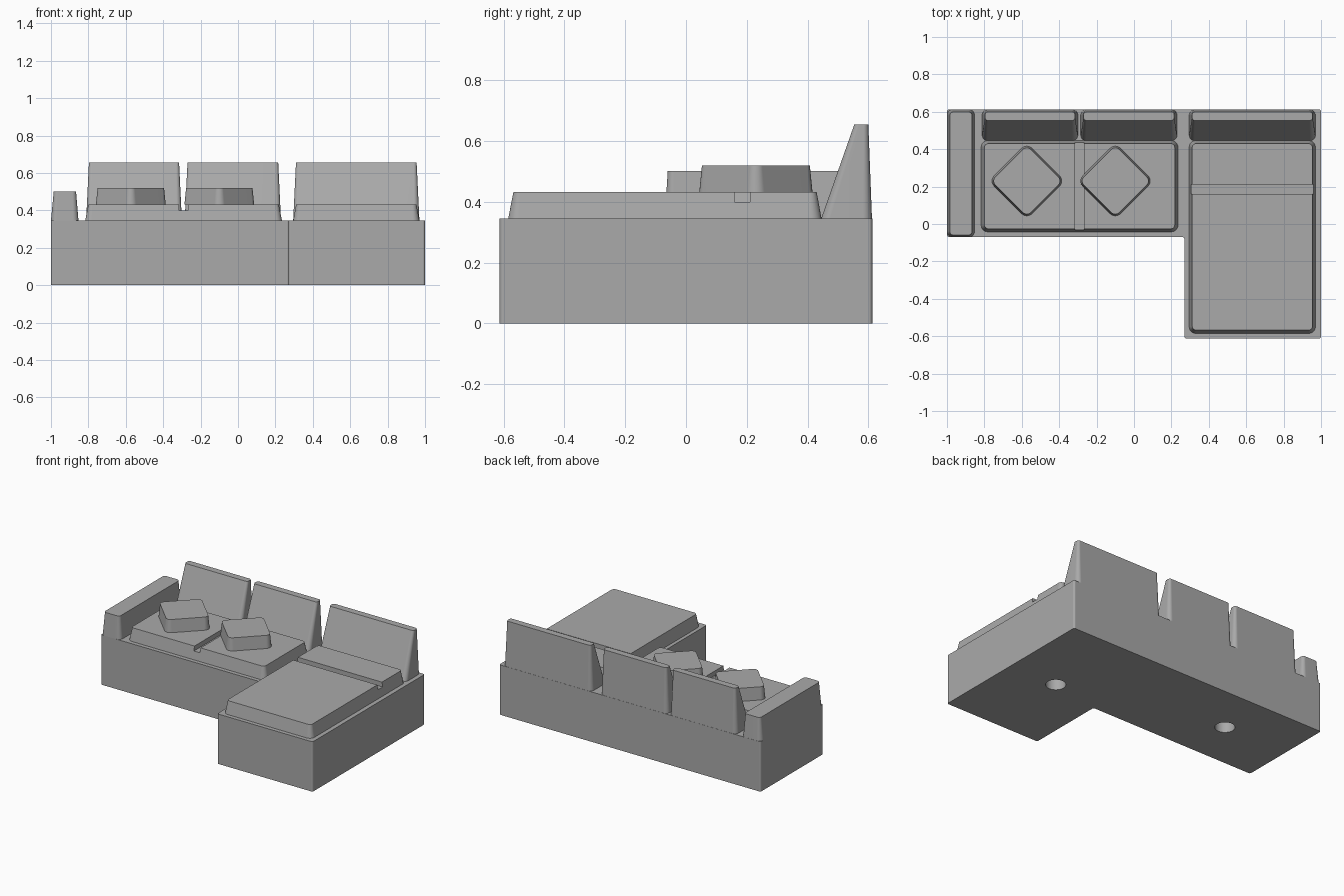
import bpy
import math
from mathutils import Vector

cube = bpy.data.objects.get("Cube")
if cube:
    bpy.data.objects.remove(cube, do_unlink=True)

grey = bpy.data.materials.new("plain grey")
grey.use_nodes = True
grey.diffuse_color = (0.4, 0.4, 0.4, 1)
grey.node_tree.nodes["Principled BSDF"].inputs["Base Color"].default_value = (0.4, 0.4, 0.4, 1)

SEAT_Z = 0.345
STEPS = 6


def rect(x0, x1, y0, y1):
    return [(x0, y0), (x1, y0), (x1, y1), (x0, y1)]


def diamond(x, y, half):
    return [(x, y - half), (x + half, y), (x, y + half), (x - half, y)]


def rounded(corners, radius):
    """Replace each right-angled corner with an arc."""
    pts = [Vector(c) for c in corners]
    out = []
    for i, p in enumerate(pts):
        to_prev = (pts[i - 1] - p).normalized()
        to_next = (pts[(i + 1) % len(pts)] - p).normalized()
        centre = p + radius * (to_prev + to_next)
        for k in range(STEPS + 1):
            t = math.pi / 2 * k / STEPS
            out.append(centre - radius * (to_next * math.cos(t) + to_prev * math.sin(t)))
    return out


def loft(name, bottom, top, z0, z1, r0, r1):
    """Tapered block between two rounded outlines."""
    low, high = rounded(bottom, r0), rounded(top, r1)
    n = len(low)
    verts = [(p.x, p.y, z0) for p in low] + [(p.x, p.y, z1) for p in high]
    faces = [(i, (i + 1) % n, n + (i + 1) % n, n + i) for i in range(n)]
    faces += [tuple(reversed(range(n))), tuple(range(n, 2 * n))]
    mesh = bpy.data.meshes.new(name)
    mesh.from_pydata(verts, [], faces)
    mesh.materials.append(grey)
    obj = bpy.data.objects.new(name, mesh)
    bpy.context.collection.objects.link(obj)
    return obj


def activate(obj):
    bpy.ops.object.select_all(action='DESELECT')
    obj.select_set(True)
    bpy.context.view_layer.objects.active = obj


def cut(obj, cutter):
    """Subtract the cutter, then discard it."""
    cutter.hide_render = True
    mod = obj.modifiers.new("cut", 'BOOLEAN')
    mod.operation = 'DIFFERENCE'
    mod.solver = 'EXACT'
    mod.object = cutter
    activate(obj)
    bpy.ops.object.modifier_apply(modifier=mod.name)
    bpy.data.objects.remove(cutter, do_unlink=True)


def box(x0, x1, y0, y1, z0, z1):
    bpy.ops.mesh.primitive_cube_add(size=1, location=((x0 + x1) / 2, (y0 + y1) / 2, (z0 + z1) / 2))
    obj = bpy.context.object
    obj.scale = (x1 - x0, y1 - y0, z1 - z0)
    bpy.context.view_layer.update()
    return obj


parts = []

# L-shaped base with two round sockets underneath
outline = [(-1, -0.07), (0.27, -0.07), (0.27, -0.613), (1, -0.613), (1, 0.613), (-1, 0.613)]
base = loft("base", outline, outline, 0, SEAT_Z, 0.012, 0.012)
for x, y in [(0.635, 0), (-0.51, 0.27)]:
    bpy.ops.mesh.primitive_cylinder_add(vertices=32, radius=0.063, depth=0.4, location=(x, y, 0))
    cut(base, bpy.context.object)
parts.append(base)

# Seat cushions, each with a groove across it
seat = loft("seat_cushion", rect(-0.817, 0.235, -0.042, 0.446),
            rect(-0.8, 0.218, -0.026, 0.43), SEAT_Z, 0.432, 0.035, 0.022)
cut(seat, box(-0.315, -0.268, -0.2, 0.6, 0.4, 0.5))
chaise = loft("chaise_cushion", rect(0.295, 0.97, -0.585, 0.446),
              rect(0.311, 0.954, -0.568, 0.43), SEAT_Z, 0.432, 0.035, 0.022)
cut(chaise, box(0.2, 1.1, 0.16, 0.21, 0.4, 0.5))
parts += [seat, chaise]

# Sloping backrests
for name, x0, x1 in [("right", -0.812, -0.3), ("middle", -0.285, 0.23), ("left", 0.295, 0.97)]:
    parts.append(loft("backrest_" + name, rect(x0, x1, 0.445, 0.612),
                      rect(x0 + 0.015, x1 - 0.015, 0.554, 0.6), SEAT_Z, 0.655, 0.03, 0.016))

# Armrest
parts.append(loft("right_armrest", rect(-1, -0.853, -0.07, 0.612),
                  rect(-0.985, -0.866, -0.06, 0.6), SEAT_Z, 0.502, 0.03, 0.02))

# Diamond-shaped pillows
for name, x in [("right", -0.573), ("left", -0.1)]:
    parts.append(loft("pillow_" + name, diamond(x, 0.23, 0.203), diamond(x, 0.23, 0.19),
                      0.431, 0.519, 0.04, 0.03))

# Smooth rounded corners, crisp edges
for obj in parts:
    activate(obj)
    bpy.ops.object.shade_smooth_by_angle(angle=math.radians(30))
    weighted = obj.modifiers.new("weighted normals", 'WEIGHTED_NORMAL')
    weighted.keep_sharp = True
